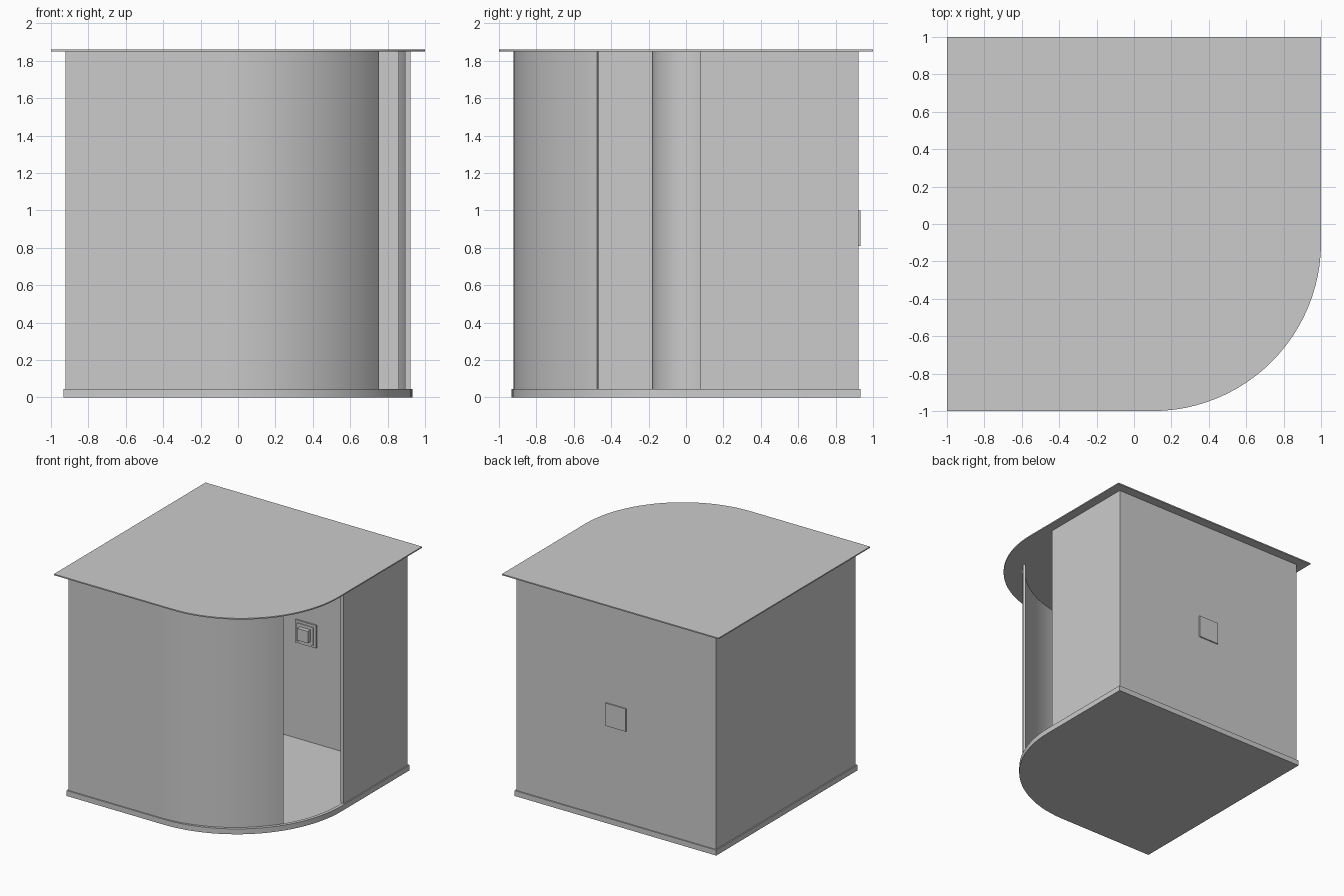
import bpy, math

if "Cube" in bpy.data.objects:
    bpy.data.objects.remove(bpy.data.objects["Cube"])

SEG = 24
TOP = 1.85


def make(name, verts, faces, smooth=True):
    me = bpy.data.meshes.new(name)
    me.from_pydata(verts, [], faces)
    me.update()
    ob = bpy.data.objects.new(name, me)
    bpy.context.collection.objects.link(ob)
    bpy.context.view_layer.objects.active = ob
    ob.select_set(True)
    if smooth:
        bpy.ops.object.shade_smooth_by_angle(angle=math.radians(30))
    ob.select_set(False)
    return ob


def arc(cx, cy, r, a0, a1, n=SEG):
    return [(cx + r * math.cos(math.radians(a0 + (a1 - a0) * i / n)),
             cy + r * math.sin(math.radians(a0 + (a1 - a0) * i / n))) for i in range(n + 1)]


def plan(h, r):
    """Square outline with the front right corner rounded, counter-clockwise."""
    c = h - r
    return [(h, h), (-h, h), (-h, -h)] + arc(c, -c, r, -90, 0)


def plate(name, pts, z0, z1):
    n = len(pts)
    verts = [(x, y, z) for z in (z0, z1) for x, y in pts]
    faces = [tuple(reversed(range(n))), tuple(range(n, 2 * n))]
    faces += [(i, (i + 1) % n, n + (i + 1) % n, n + i) for i in range(n)]
    return make(name, verts, faces)


def wall(name, outer, inner, z0, z1, closed=False):
    """Upright wall between two matching counter-clockwise plan lines."""
    n = len(outer)
    verts = [(x, y, z) for pts in (outer, inner) for z in (z0, z1) for x, y in pts]
    faces = []
    for i in range(n if closed else n - 1):
        j = (i + 1) % n
        faces += [(i, j, n + j, n + i), (2 * n + j, 2 * n + i, 3 * n + i, 3 * n + j),
                  (n + i, n + j, 3 * n + j, 3 * n + i), (j, i, 2 * n + i, 2 * n + j)]
    if not closed:
        e = n - 1
        faces += [(0, n, 3 * n, 2 * n), (e, 2 * n + e, 3 * n + e, n + e)]
    return make(name, verts, faces)


def box(name, x0, x1, y0, y1, z0, z1):
    return plate(name, [(x0, y0), (x1, y0), (x1, y1), (x0, y1)], z0, z1)


# base tray: raised rim around a thin floor
wall("base_rim", plan(0.932, 0.97), plan(0.904, 0.942), 0, 0.045, closed=True)
plate("floor", plan(0.906, 0.944), 0, 0.006)

# roof sheet overhanging the walls
plate("roof", plan(1.0, 0.9), TOP, 1.86)


# outer wall: right side, back, left, front and curved corner up to the doorway
def shell(h, r):
    c = h - r
    return [(h, -c), (h, h), (-h, h), (-h, -h)] + arc(c, -c, r, -90, -33.7)


wall("outer_wall", shell(0.922, 1.0), shell(0.904, 0.982), 0.045, TOP)

# curved sliding door panel tucked behind the right wall
wall("door_panel", arc(-0.08, 0.08, 0.983, 0, 15.5, 8), arc(-0.08, 0.08, 0.973, 0, 15.5, 8), 0.045, TOP)

# rounded column against the left wall
plate("inner_column", arc(-0.906, 0.04, 0.22, -90, 90), 0.006, TOP)

# vent through the back wall with a stepped inner frame
box("vent_plate", -0.095, 0.095, 0.89, 0.932, 0.81, 1.0)
wall("vent_frame", [(0.075, 0.88), (0.075, 0.9), (-0.075, 0.9), (-0.075, 0.88)],
     [(0.055, 0.88), (0.055, 0.885), (-0.055, 0.885), (-0.055, 0.88)], 0.83, 0.98)
box("vent_box", -0.05, 0.05, 0.85, 0.9, 0.855, 0.955)
